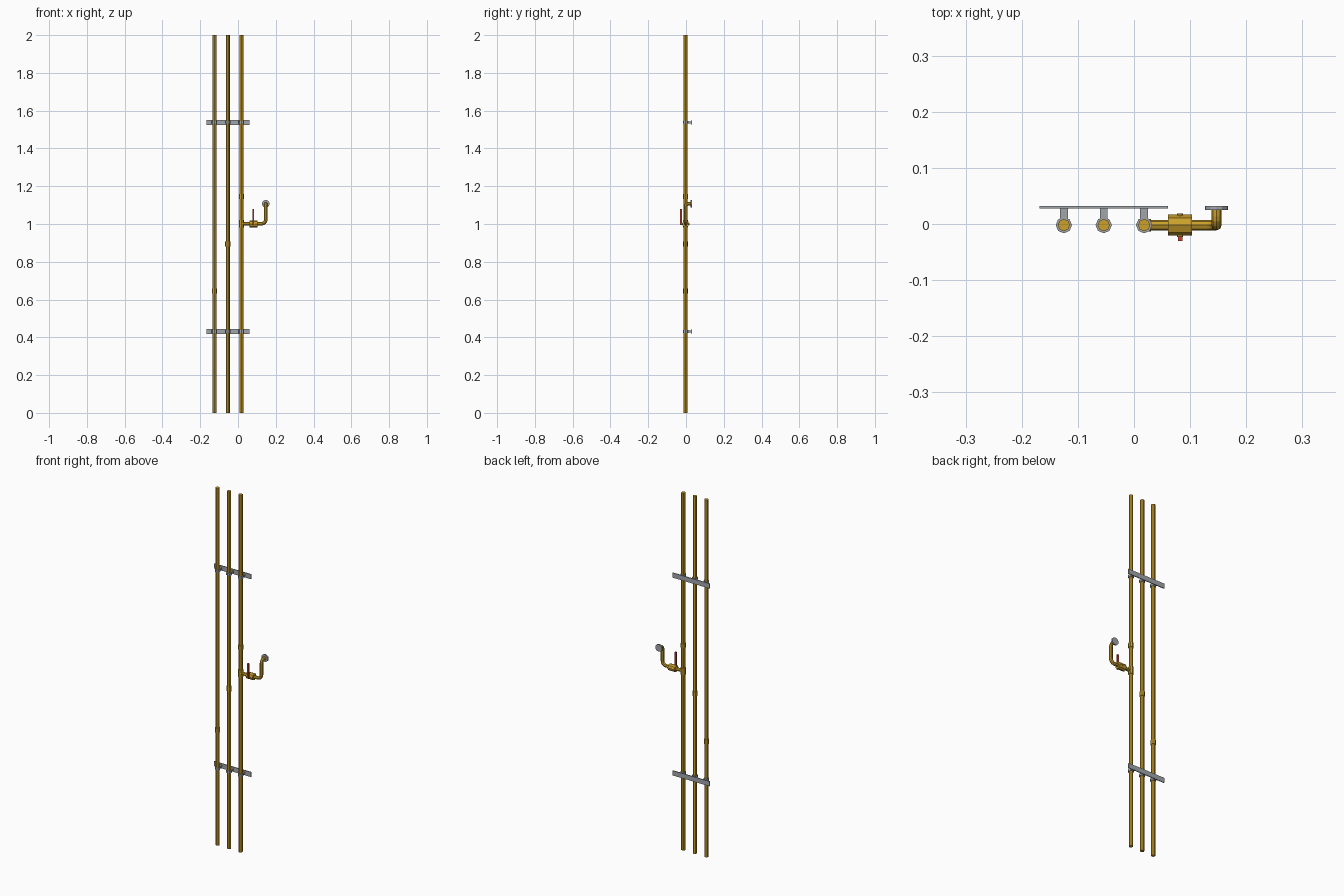
import bpy, bmesh, math
from mathutils import Vector

if "Cube" in bpy.data.objects:
    bpy.data.objects.remove(bpy.data.objects["Cube"])

def material(name, rgb):
    m = bpy.data.materials.new(name)
    m.diffuse_color = (*rgb, 1)
    m.use_nodes = True
    m.node_tree.nodes["Principled BSDF"].inputs["Base Color"].default_value = m.diffuse_color
    return m

BRASS = material("brass", (0.60, 0.35, 0.025))
STEEL = material("galvanised steel", (0.36, 0.38, 0.40))
RED = material("red handle", (0.60, 0.06, 0.03))
Y = -0.002          # pipe axis depth

def finish(name, bm, mat):
    bmesh.ops.recalc_face_normals(bm, faces=bm.faces)
    me = bpy.data.meshes.new(name)
    bm.to_mesh(me)
    bm.free()
    me.materials.append(mat)
    ob = bpy.data.objects.new(name, me)
    bpy.context.collection.objects.link(ob)
    return ob

def box(name, lo, hi, mat):
    bm = bmesh.new()
    bmesh.ops.create_cube(bm, size=1)
    for v in bm.verts:
        v.co = [(l + h) / 2 + c * (h - l) for l, h, c in zip(lo, hi, v.co)]
    return finish(name, bm, mat)

def tube(name, points, radii, mat, sides=8):
    """Sweep a polygon along points; radii may be one number or one per point."""
    pts = [Vector(p) for p in points]
    if not isinstance(radii, (list, tuple)):
        radii = [radii] * len(pts)
    bm, rings = bmesh.new(), []
    up = None
    for i, p in enumerate(pts):
        a, b = pts[max(i - 1, 0)], pts[min(i + 1, len(pts) - 1)]
        t = ((b - p).normalized() + (p - a).normalized()).normalized()
        if up is None:
            up = Vector((0, 1, 0)) if abs(t.y) < 0.9 else Vector((0, 0, 1))
        up = (up - t * up.dot(t)).normalized()
        side = t.cross(up)
        rings.append([bm.verts.new(p + radii[i] * (up * math.cos(w) + side * math.sin(w)))
                      for w in (k * 2 * math.pi / sides for k in range(sides))])
    for r, s in zip(rings, rings[1:]):
        for k in range(sides):
            n = (k + 1) % sides
            bm.faces.new((r[k], r[n], s[n], s[k]))
    bm.faces.new(rings[0])
    bm.faces.new(rings[-1])
    return finish(name, bm, mat)

def bend(corner, d_in, d_out, r, steps=4):
    """Arc points that round off a right-angle corner."""
    c, i, o = Vector(corner), Vector(d_in), Vector(d_out)
    centre = c - i * r + o * r
    return [centre + r * (i * math.sin(a) - o * math.cos(a))
            for a in (k * math.pi / 2 / steps for k in range(steps + 1))]

# Three risers, each with a sleeve coupling
PIPES = [(-0.125, 0.645), (-0.054, 0.895), (0.018, 1.145)]
for n, (x, z) in enumerate(PIPES, 1):
    tube(f"riser_pipe_{n}", [(x, Y, 0), (x, Y, 2)], 0.0108, BRASS)
    tube(f"pipe_coupling_{n}", [(x, Y, z - 0.013), (x, Y, z + 0.013)], 0.0135, BRASS)

# Wall rails with clamps and stand-offs
for level, z in (("lower", 0.431), ("upper", 1.538)):
    box(f"{level}_wall_rail", (-0.168, 0.028, z - 0.0135), (0.061, 0.0325, z + 0.0135), STEEL)
    for n, (x, _) in enumerate(PIPES, 1):
        tube(f"{level}_clamp_{n}", [(x, Y, z - 0.007), (x, Y, z + 0.007)], 0.0145, STEEL)
        box(f"{level}_standoff_{n}", (x - 0.007, 0.008, z - 0.005), (x + 0.007, 0.029, z + 0.005), STEEL)

# Tee and outlet branch
BZ, VX, EX, OZ = 1.001, 0.082, 0.147, 1.107
tube("tee_body", [(0.018, Y, BZ - 0.02), (0.018, Y, BZ + 0.02)], 0.0138, BRASS)
tube("tee_branch", [(0.018, Y, BZ), (0.03, Y, BZ)], 0.011, BRASS)
path = [(0.02, Y, BZ)]
path += bend((EX, Y, BZ), (1, 0, 0), (0, 0, 1), 0.022)
path += bend((EX, Y, OZ), (0, 0, 1), (0, 1, 0), 0.016)
path += [(EX, 0.028, OZ)]
tube("outlet_pipe", path, 0.0092, BRASS)
tube("outlet_flange", [(EX, 0.025, OZ), (EX, 0.0325, OZ)], 0.0205, STEEL, 12)

# Ball valve with lever
tube("valve_body", [(VX - 0.021, Y, BZ), (VX + 0.021, Y, BZ)], 0.0185, BRASS)
tube("valve_stem", [(VX, -0.023, BZ), (VX, 0.0185, BZ)], 0.005, BRASS)
box("valve_lever", (VX - 0.004, -0.0305, BZ - 0.005), (VX + 0.004, -0.0225, 1.08), RED)
